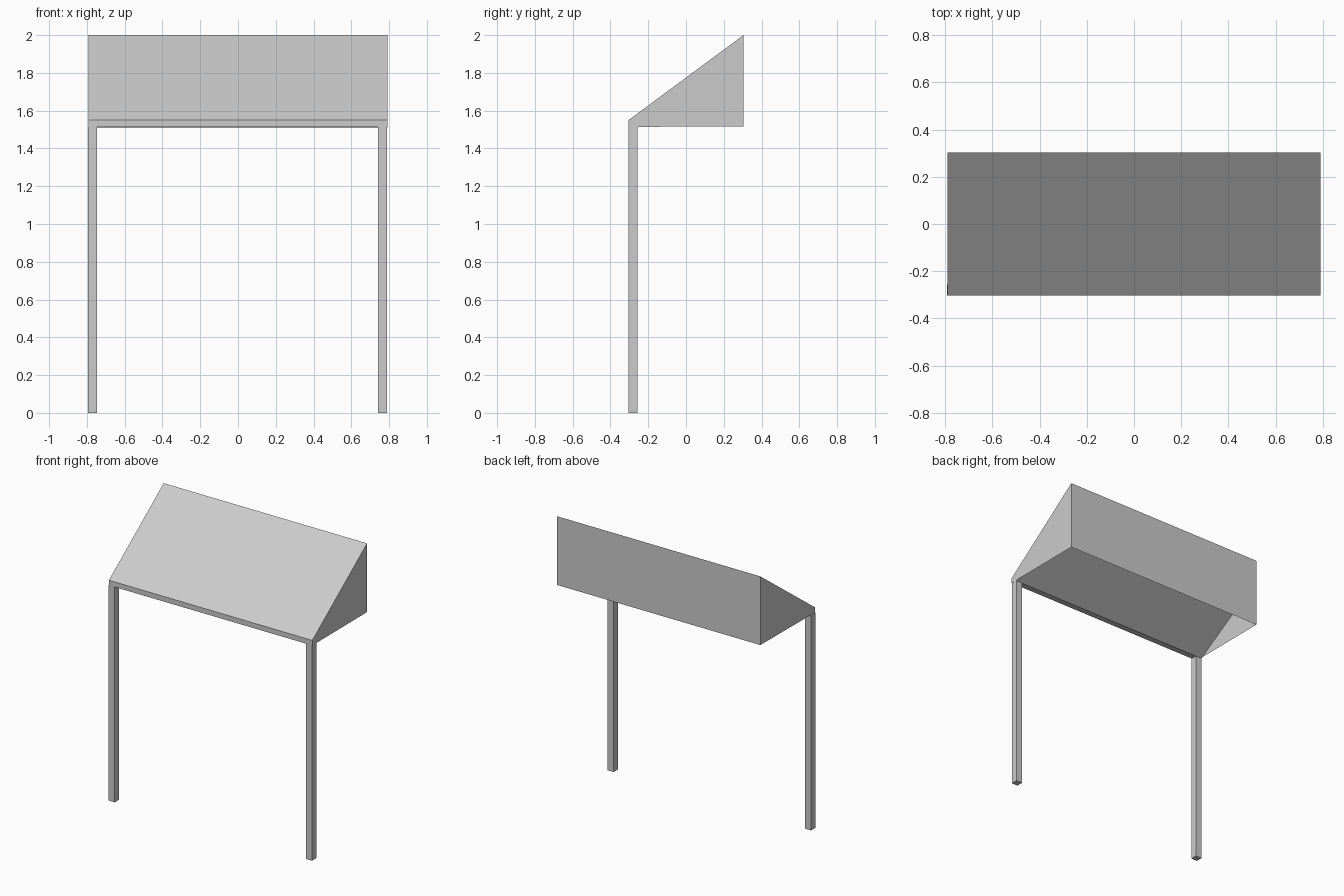
import bpy, bmesh

if "Cube" in bpy.data.objects:
    bpy.data.objects.remove(bpy.data.objects["Cube"])

W = 0.791           # half width of the hood
YF, YB = -0.304, 0.304
LEG = 0.047         # leg thickness
Z0, Z1, Z2 = 1.514, 1.55, 2.0
INNER = 1.85        # where the underside of the top meets the back


def finish(name, bm):
    mesh = bpy.data.meshes.new(name)
    bm.to_mesh(mesh)
    bm.free()
    obj = bpy.data.objects.new(name, mesh)
    bpy.context.collection.objects.link(obj)
    return obj


def panel(name, points):
    bm = bmesh.new()
    bm.faces.new([bm.verts.new(p) for p in points])
    return finish(name, bm)


def extrude_x(name, profile, half):
    bm = bmesh.new()
    face = bm.faces.new([bm.verts.new((-half, y, z)) for y, z in profile])
    ext = bmesh.ops.extrude_face_region(bm, geom=[face])
    verts = [g for g in ext["geom"] if isinstance(g, bmesh.types.BMVert)]
    bmesh.ops.translate(bm, verts=verts, vec=(2 * half, 0, 0))
    bmesh.ops.recalc_face_normals(bm, faces=bm.faces)
    return finish(name, bm)


# Thick sloping board with a flat front lip and flat underside
extrude_x("sloping_top", [(YF, Z0), (YF + LEG, Z0 - 0.004), (YB, INNER),
                          (YB, Z2), (YF, Z1)], W)

# Thin back sheet; the hood is open underneath
ZB = 1.517
panel("back_panel", [(W, YB, ZB), (-W, YB, ZB), (-W, YB, Z2), (W, YB, Z2)])

# Triangular side sheets and square front legs
for side, s in (("left", -1), ("right", 1)):
    pts = [(s * W, YF, Z0), (s * W, YB, ZB), (s * W, YB, Z2), (s * W, YF, Z1)]
    panel(side + "_side_panel", pts[::s])
    leg = extrude_x(side + "_leg", [(YF, 0), (YF + LEG, 0),
                                    (YF + LEG, Z0), (YF, Z0)], LEG / 2)
    leg.location.x = s * (W - LEG / 2) - 0.002
